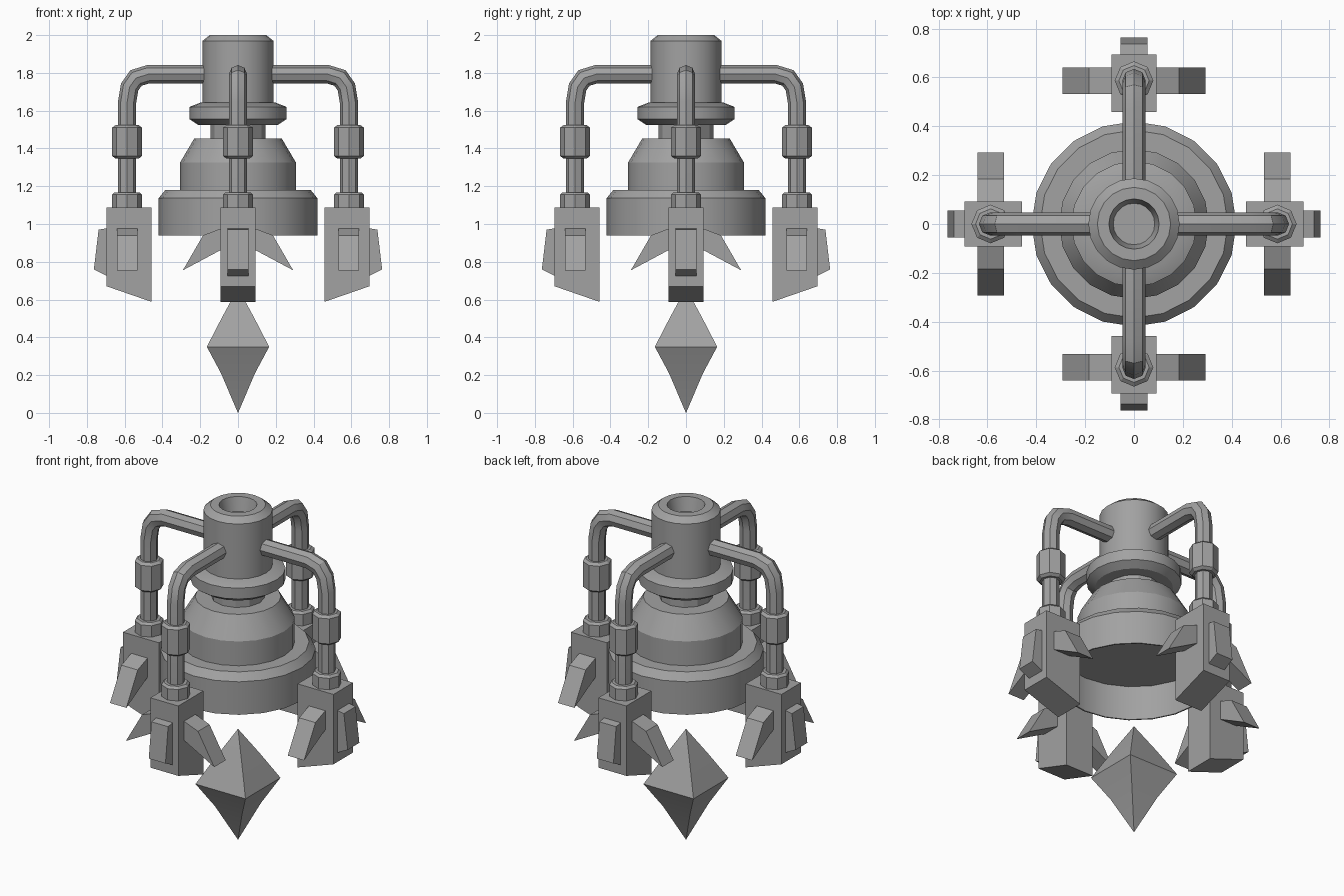
import bpy, bmesh, math
from mathutils import Vector, Matrix

if "Cube" in bpy.data.objects:
    bpy.data.objects.remove(bpy.data.objects["Cube"], do_unlink=True)

GREY = (0.36, 0.36, 0.36, 1)
metal = bpy.data.materials.new("plain grey")
metal.use_nodes = True
metal.diffuse_color = GREY
metal.node_tree.nodes["Principled BSDF"].inputs["Base Color"].default_value = GREY


def finish(name, bm, turn=0):
    bmesh.ops.remove_doubles(bm, verts=bm.verts, dist=0.0001)
    bmesh.ops.recalc_face_normals(bm, faces=bm.faces)
    bmesh.ops.rotate(bm, verts=bm.verts, cent=(0, 0, 0), matrix=Matrix.Rotation(turn, 3, 'Z'))
    mesh = bpy.data.meshes.new(name)
    bm.to_mesh(mesh)
    bm.free()
    mesh.materials.append(metal)
    obj = bpy.data.objects.new(name, mesh)
    bpy.context.collection.objects.link(obj)
    bpy.ops.object.select_all(action='DESELECT')
    obj.select_set(True)
    bpy.context.view_layer.objects.active = obj
    bpy.ops.object.shade_smooth_by_angle(angle=math.radians(25))
    return obj


def skin(bm, rings):
    """Join successive rings of points with quads."""
    loops = [[bm.verts.new(p) for p in ring] for ring in rings]
    n = len(loops[0])
    for a, b in zip(loops, loops[1:]):
        for i in range(n):
            j = (i + 1) % n
            bm.faces.new((a[i], a[j], b[j], b[i]))
    return loops


def lathe(name, profile, sides, centre=0, offset=0, turn=0):
    """Solid of revolution from (radius, height) pairs, capped at both ends."""
    bm = bmesh.new()
    angles = [offset + math.tau * i / sides for i in range(sides)]
    loops = skin(bm, [[(centre + r * math.cos(a), r * math.sin(a), z) for a in angles]
                      for r, z in profile])
    bm.faces.new(loops[0])
    bm.faces.new(loops[-1])
    return finish(name, bm, turn)


def prism(name, outline, half, swap=False, centre=0, turn=0):
    """Extrude an outline, in the radial plane or (swap) in the tangential one."""
    bm = bmesh.new()
    rings = []
    for side in (-half, half):
        rings.append([(centre + side, u, z) if swap else (u, side, z) for u, z in outline])
    loops = skin(bm, rings)
    bm.faces.new(loops[0])
    bm.faces.new(loops[1])
    return finish(name, bm, turn)


def pipe(name, path, radius, sides, turn):
    """Sweep a regular section along a path in the radial plane, with mitred bends."""
    bm = bmesh.new()
    pts = [Vector((x, 0, z)) for x, z in path]
    rings = []
    for i, p in enumerate(pts):
        before = (p - pts[i - 1]).normalized() if i else (pts[1] - p).normalized()
        after = (pts[i + 1] - p).normalized() if i < len(pts) - 1 else before
        tangent = (before + after).normalized()
        out = Vector((-tangent.z, 0, tangent.x)) / max(0.5, tangent.dot(after))
        rings.append([p + radius * (out * math.cos(a) + Vector((0, 1, 0)) * math.sin(a))
                      for a in (math.tau * k / sides for k in range(sides))])
    loops = skin(bm, rings)
    bm.faces.new(loops[0])
    bm.faces.new(loops[-1])
    return finish(name, bm, turn)


# Central body
lathe("top_cylinder", [(0.085, 1.92), (0.103, 2.0), (0.15, 2.0), (0.187, 1.97), (0.187, 1.62)], 20)
lathe("collar_ring", [(0.2, 1.642), (0.257, 1.62), (0.257, 1.555), (0.212, 1.525)], 20)
lathe("neck", [(0.145, 1.54), (0.145, 1.44)], 12)
lathe("dome", [(0.232, 1.452), (0.307, 1.325), (0.307, 1.165)], 20)
lathe("hollow_base", [(0.3, 1.18), (0.385, 1.18), (0.42, 1.137), (0.42, 0.94),
                      (0.412, 0.94), (0.412, 1.145)], 20)

# Hanging crystal, square in section
root = math.sqrt(2)
lathe("crystal", [(r * root, z) for r, z in
                  [(0.0005, 0), (0.09, 0.21), (0.165, 0.35), (0.085, 0.505), (0.0005, 0.66)]],
      4, offset=math.pi / 4)

# Four arms with clamps
ARM = 0.587
for k, side in enumerate(("left", "back", "right", "front")):
    turn = k * math.pi / 2
    pipe(side + "_pipe", [(0.15, 1.793), (0.475, 1.793), (0.54, 1.773), (0.574, 1.725),
                          (ARM, 1.645), (ARM, 1.08)], 0.048, 8, turn)
    lathe(side + "_pipe_collar", [(0.062, 1.523), (0.079, 1.51), (0.079, 1.36), (0.062, 1.347)],
          8, ARM, turn=turn)
    lathe(side + "_lower_nut", [(0.066, 1.168), (0.079, 1.155), (0.079, 1.08)], 8, ARM, turn=turn)
    prism(side + "_clamp_block", [(0.458, 1.087), (0.695, 1.087), (0.695, 0.67), (0.458, 0.588)],
          0.092, turn=turn)
    prism(side + "_outer_fin", [(0.68, 0.98), (0.738, 0.97), (0.763, 0.76), (0.68, 0.718)],
          0.055, turn=turn)
    for sign, label in ((1, "_fin_a"), (-1, "_fin_b")):
        fin = [(0.08, 0.98), (0.185, 0.94), (0.292, 0.755), (0.08, 0.868)]
        prism(side + label, [(sign * u, z) for u, z in fin], 0.054, True, ARM, turn)
